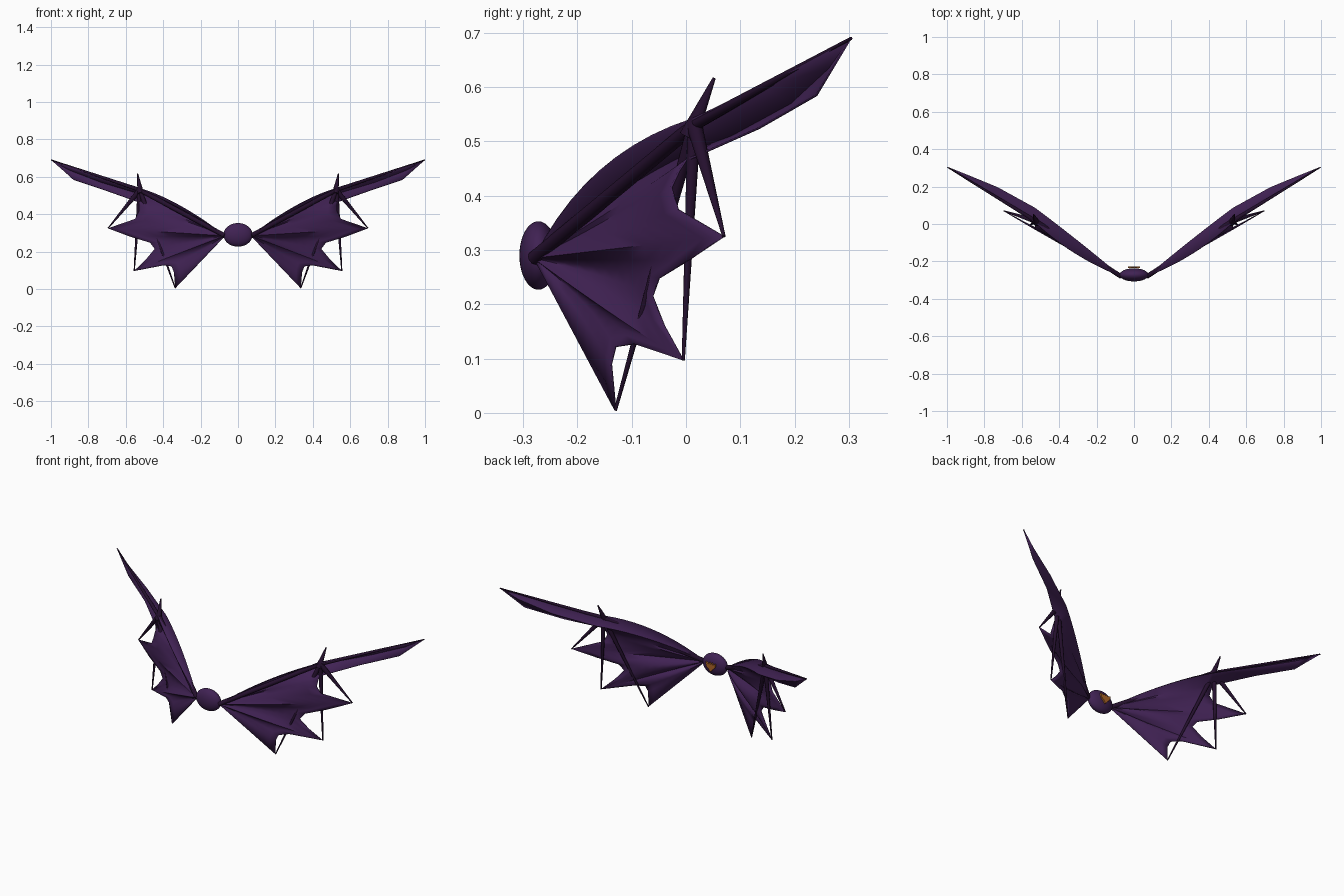
import bpy, bmesh, math
from mathutils import Vector as V

if "Cube" in bpy.data.objects:
    bpy.data.objects.remove(bpy.data.objects["Cube"])


def material(name, rgb):
    m = bpy.data.materials.new(name)
    m.diffuse_color = (*rgb, 1)
    m.use_nodes = True
    m.node_tree.nodes["Principled BSDF"].inputs["Base Color"].default_value = m.diffuse_color
    return m


PURPLE = material("purple", (0.052, 0.016, 0.088))
DARK = material("dark purple", (0.018, 0.005, 0.027))
ORANGE = material("orange", (0.42, 0.13, 0.02))


def finish(bm, name, mat, mirror=False, angle=40):
    bmesh.ops.recalc_face_normals(bm, faces=bm.faces)
    me = bpy.data.meshes.new(name)
    bm.to_mesh(me)
    bm.free()
    me.materials.append(mat)
    ob = bpy.data.objects.new(name, me)
    bpy.context.collection.objects.link(ob)
    bpy.ops.object.select_all(action='DESELECT')
    ob.select_set(True)
    bpy.context.view_layer.objects.active = ob
    bpy.ops.object.shade_smooth_by_angle(angle=math.radians(angle))
    if mirror:
        ob.modifiers.new("mirror", 'MIRROR').use_mirror_merge = False
    return ob


def bone(name, a, b, r1, r2):
    """Tapered bone from a to b, mirrored to the other wing."""
    a, b = V(a), V(b)
    bm = bmesh.new()
    bmesh.ops.create_cone(bm, cap_ends=True, segments=10, radius1=r1, radius2=r2, depth=(b - a).length)
    bm.transform((b - a).to_track_quat('Z', 'Y').to_matrix().to_4x4())
    bmesh.ops.translate(bm, verts=bm.verts, vec=(a + b) / 2)
    finish(bm, name, DARK, mirror=True)


def add_grid(bm, rows):
    vs = [[bm.verts.new(p) for p in row] for row in rows]
    for r, s in zip(vs, vs[1:]):
        for i in range(len(r) - 1):
            bm.faces.new((r[i], r[i + 1], s[i + 1], s[i]))


ROOT = V((0.07, -0.28, 0.285))
WRIST = V((0.525, 0.015, 0.53))
TIP = V((0.998, 0.304, 0.69))
TIP_A = V((0.695, 0.07, 0.325))
TIP_B = V((0.555, -0.005, 0.097))
TIP_C = V((0.335, -0.13, 0.005))
BACK = V((-0.5, 0.86, 0))

# Membrane spokes: (outer end, backward push at the middle) from top to bottom
fan = [
    ((0.53, -0.012, 0.447), 0.022),
    ((0.53, -0.027, 0.415), 0.018),
    ((0.55, -0.015, 0.375), 0.012),
    (TIP_A, -0.006),
    ((0.575, 0.003, 0.28), 0.012),
    ((0.47, -0.05, 0.248), 0.024),
    ((0.445, -0.062, 0.215), 0.024),
    ((0.49, -0.04, 0.16), 0.014),
    (TIP_B, -0.006),
    ((0.40, -0.095, 0.127), 0.014),
    ((0.355, -0.13, 0.122), 0.02),
    ((0.342, -0.138, 0.09), 0.012),
    (TIP_C, 0.0),
]
# Folded leading edge: (middle, wrist end) of its three creases
lead = [
    (V((0.31, -0.16, 0.445)), V((0.53, 0.008, 0.54))),
    (V((0.30, -0.092, 0.425)), V((0.53, 0.085, 0.51))),
    (V((0.31, -0.118, 0.385)), V((0.53, 0.0, 0.465))),
]
spokes = lead + [((ROOT + V(e)) / 2 + BACK * p, V(e)) for e, p in fan]


def curve(mid, end, n=10):
    pts = []
    for i in range(n + 1):
        t = i / n
        pts.append(ROOT * ((1 - t) * (1 - 2 * t)) + mid * (4 * t * (1 - t)) + end * (t * (2 * t - 1)))
    return pts


# Wing membrane: inner fan plus the long outer panel
bm = bmesh.new()
add_grid(bm, [curve(m, e) for m, e in spokes])
outer = [
    [lead[0][1], (0.74, 0.14, 0.602), (0.90, 0.24, 0.655), TIP],
    [lead[1][1], (0.73, 0.195, 0.57), (0.90, 0.265, 0.635), TIP],
    [lead[2][1], (0.70, 0.135, 0.525), (0.88, 0.24, 0.585), TIP],
]
add_grid(bm, outer)
bmesh.ops.remove_doubles(bm, verts=bm.verts, dist=0.0005)
wing = finish(bm, "wing_membrane", PURPLE, mirror=True, angle=50)
solid = wing.modifiers.new("thickness", 'SOLIDIFY')
solid.thickness, solid.offset = 0.004, 0

# Wing bones
bone("arm_bone", ROOT, WRIST, 0.013, 0.013)
bone("leading_bone", WRIST, TIP, 0.011, 0.003)
bone("upper_finger", WRIST, TIP_A, 0.015, 0.003)
bone("middle_finger", WRIST, TIP_B, 0.013, 0.003)
bone("lower_finger", WRIST, TIP_C, 0.013, 0.003)
bone("thumb_claw", WRIST - V((0.005, 0.01, 0.02)), (0.537, 0.052, 0.617), 0.018, 0.003)

# Centre body
bm = bmesh.new()
bmesh.ops.create_uvsphere(bm, u_segments=32, v_segments=20, radius=1)
bmesh.ops.scale(bm, verts=bm.verts, vec=(0.078, 0.035, 0.063))
bmesh.ops.translate(bm, verts=bm.verts, vec=(0, -0.272, 0.29))
finish(bm, "body", PURPLE, angle=60)

# Winged emblem plate on the back of the body
half = [(0, 0.306), (0.008, 0.316), (0.013, 0.306), (0.032, 0.314), (0.028, 0.29), (0.016, 0.28), (0, 0.262)]
outline = half + [(-x, z) for x, z in half[-2:0:-1]]
bm = bmesh.new()
face = bm.faces.new([bm.verts.new((x, -0.235, z)) for x, z in outline])
ext = bmesh.ops.extrude_face_region(bm, geom=[face])
bmesh.ops.translate(bm, verts=[g for g in ext["geom"] if isinstance(g, bmesh.types.BMVert)], vec=(0, 0.009, 0))
finish(bm, "back_emblem", ORANGE, angle=30)
